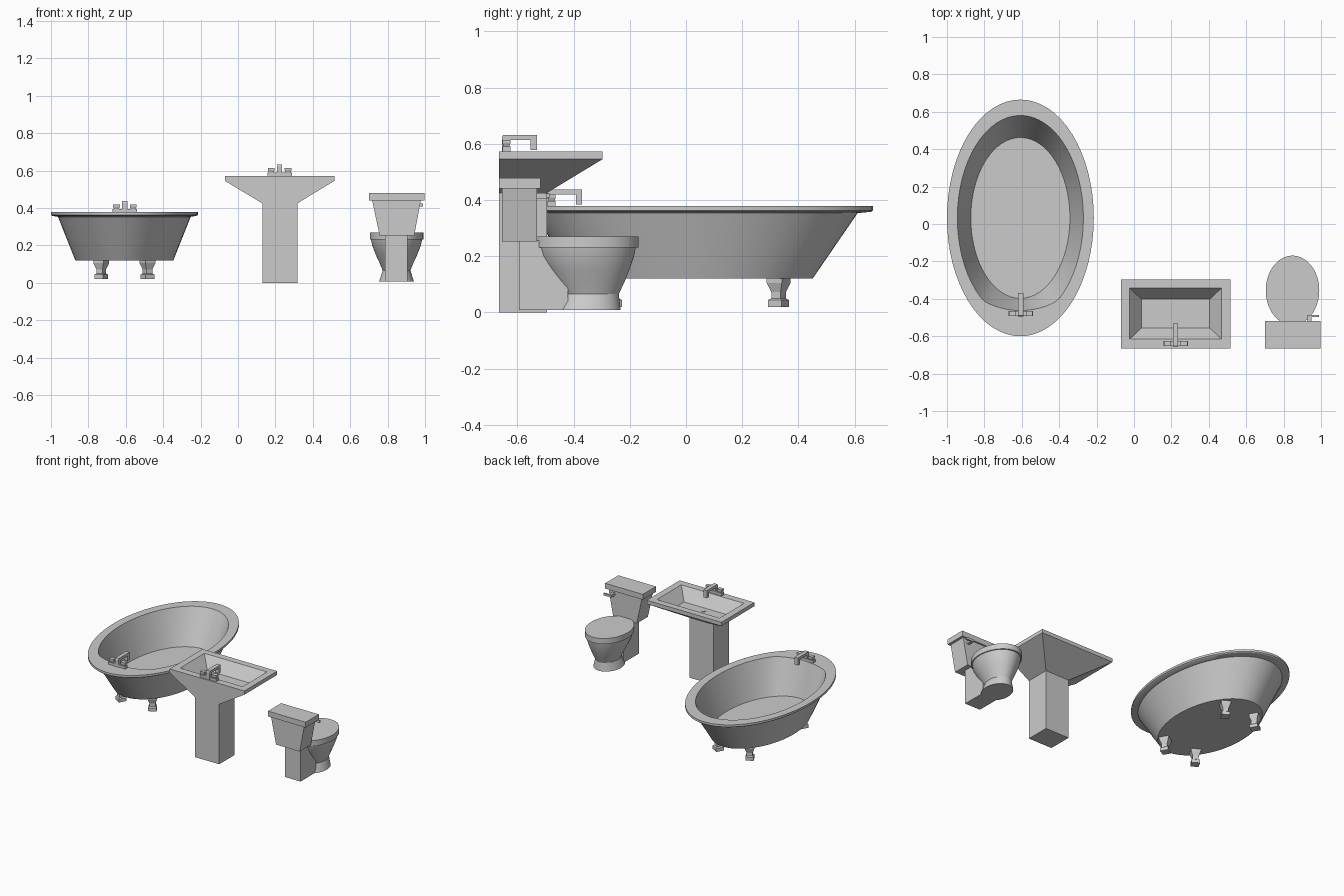
import bpy, bmesh, math

if "Cube" in bpy.data.objects:
    bpy.data.objects.remove(bpy.data.objects["Cube"])


def ellipse(cx, cy, rx, ry, z, n=64):
    return [(cx + rx * math.cos(2 * math.pi * i / n),
             cy + ry * math.sin(2 * math.pi * i / n), z) for i in range(n)]


def rect(x0, x1, y0, y1, z):
    return [(x0, y0, z), (x1, y0, z), (x1, y1, z), (x0, y1, z)]


def finish(name, bm, smooth):
    bmesh.ops.recalc_face_normals(bm, faces=bm.faces)
    me = bpy.data.meshes.new(name)
    bm.to_mesh(me)
    bm.free()
    ob = bpy.data.objects.new(name, me)
    bpy.context.collection.objects.link(ob)
    if smooth:
        bpy.ops.object.select_all(action='DESELECT')
        ob.select_set(True)
        bpy.context.view_layer.objects.active = ob
        bpy.ops.object.shade_smooth_by_angle(angle=math.radians(30))
    return ob


def loft(name, rings, smooth=False):
    """Skin a stack of equal rings and cap both ends."""
    bm = bmesh.new()
    loops = [[bm.verts.new(p) for p in r] for r in rings]
    n = len(loops[0])
    for a, b in zip(loops, loops[1:]):
        for i in range(n):
            j = (i + 1) % n
            bm.faces.new((a[i], a[j], b[j], b[i]))
    bm.faces.new(loops[0][::-1])
    bm.faces.new(loops[-1])
    return finish(name, bm, smooth)


def box(name, x0, x1, y0, y1, z0, z1):
    return loft(name, [rect(x0, x1, y0, y1, z0), rect(x0, x1, y0, y1, z1)])


def extrude_x(name, profile, x0, x1):
    """Sweep a y-z profile across x."""
    return loft(name, [[(x, y, z) for y, z in profile] for x in (x0, x1)])


def tap(prefix, x, y, z):
    # base bar, arched spout, two flared handles
    box(prefix + "_tap_base", x - .065, x + .065, y - .014, y + .014, z - .005, z + .018)
    arch = [(-.016, 0), (-.016, .05), (-.012, .06), (.108, .06), (.108, .006),
            (.086, .006), (.086, .042), (.01, .042), (.01, 0)]
    extrude_x(prefix + "_tap_spout", [(y + a, z + b) for a, b in arch], x - .014, x + .014)
    for side, s in (("left", -1), ("right", 1)):
        hx = x + s * .045
        loft(f"{prefix}_tap_handle_{side}", [
            rect(hx - .013, hx + .013, y - .010, y + .010, z + .018),
            rect(hx - .018, hx + .018, y - .014, y + .014, z + .03),
            rect(hx - .018, hx + .018, y - .014, y + .014, z + .042)])


# Bathtub shell: outside, rim, then inside, with the tap end of the opening flattened
TX, TY = -.6075, .0325
opening = [(x, y if y > -.41 else -.41 + (y + .41) * .5, z)
           for x, y, z in ellipse(TX, TY, .337, .548, .378)]
loft("bathtub", [
    ellipse(TX, TY, .262, .418, .12),
    ellipse(TX, TY, .355, .578, .353),
    ellipse(TX, TY, .386, .626, .358),
    ellipse(TX, TY, .3925, .6325, .363),
    ellipse(TX, TY, .3925, .6325, .378),
    opening,
    ellipse(TX, TY, .265, .43, .14)], smooth=True)

# Bathtub feet: waisted blocks turned outward
for sx in (-1, 1):
    for sy in (-1, 1):
        rings = [rect(-w, w, -w, w, z) for w, z in
                 ((.027, .02), (.027, .044), (.019, .05), (.019, .072), (.031, .105), (.031, .13))]
        foot = loft(f"bathtub_foot_{'left' if sx < 0 else 'right'}_{'front' if sy < 0 else 'back'}", rings)
        foot.rotation_euler.z = -sx * sy * math.radians(30)
        foot.location = (TX + sx * .124, TY + sy * .297, 0)
tap("bathtub", -.605, -.478, .378)

# Sink: pedestal column, flared underside, rim and sloped basin in one skin
loft("sink", [
    rect(.13, .318, -.665, -.495, 0),
    rect(.13, .318, -.665, -.495, .425),
    rect(-.07, .515, -.665, -.297, .545),
    rect(-.07, .515, -.665, -.297, .572),
    rect(-.023, .468, -.616, -.343, .572),
    rect(.04, .405, -.556, -.402, .49)])
loft("sink_drain", [ellipse(.2225, -.515, .015, .015, .488, 12),
                    ellipse(.2225, -.515, .015, .015, .494, 12)])
tap("sink", .2225, -.639, .572)

# Toilet bowl and seat lid
CX = .8475
loft("toilet_bowl", [
    ellipse(CX, -.350, .093, .117, .008),
    ellipse(CX, -.341, .074, .102, .066),
    ellipse(CX, -.345, .092, .127, .11),
    ellipse(CX, -.350, .113, .150, .155),
    ellipse(CX, -.355, .130, .170, .20),
    ellipse(CX, -.356, .137, .178, .235)], smooth=True)
loft("toilet_seat", [
    ellipse(CX, -.355, .143, .186, .231),
    ellipse(CX, -.355, .143, .186, .270)], smooth=True)

# Toilet rear support, tank and tank lid
box("toilet_support", .785, .907, -.595, -.42, .008, .256)
loft("toilet_tank", [
    rect(.757, .942, -.655, -.53, .253),
    rect(.717, .978, -.655, -.53, .442)])
box("toilet_tank_lid", .701, .996, -.665, -.518, .441, .479)

# Flush lever
box("flush_stem", .928, .948, -.535, -.49, .405, .425)
box("flush_lever", .925, .988, -.498, -.486, .408, .423)
